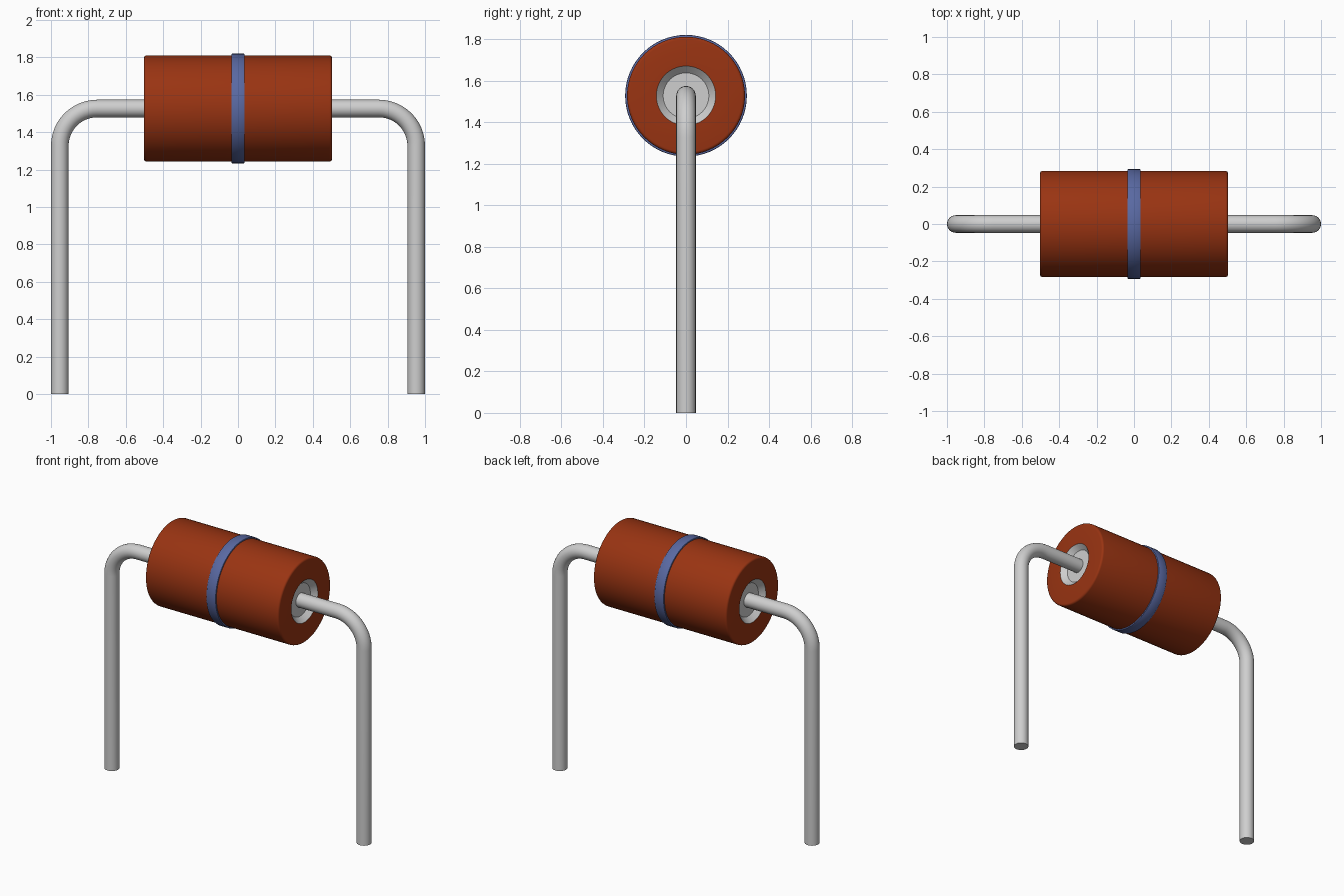
import bpy, bmesh, math
from mathutils import Vector, Matrix

cube = bpy.data.objects.get("Cube")
if cube:
    bpy.data.objects.remove(cube, do_unlink=True)

AXIS_Z = 1.527      # height of the body axis
LEAD_R = 0.047      # wire radius
LEAD_X = 0.953      # wire legs' distance from centre
BEND_R = 0.2        # bend radius of the wire centre line


def material(name, rgb):
    m = bpy.data.materials.new(name)
    m.use_nodes = True
    m.diffuse_color = (*rgb, 1)
    bsdf = m.node_tree.nodes["Principled BSDF"]
    bsdf.inputs["Base Color"].default_value = (*rgb, 1)
    bsdf.inputs["Roughness"].default_value = 0.5
    return m


red = material("rust red", (0.32, 0.034, 0.006))
blue = material("slate blue", (0.1, 0.14, 0.36))
grey = material("light grey metal", (0.62, 0.62, 0.62))


def finish(name, bm, mat):
    bmesh.ops.recalc_face_normals(bm, faces=bm.faces)
    me = bpy.data.meshes.new(name)
    bm.to_mesh(me)
    bm.free()
    me.materials.append(mat)
    ob = bpy.data.objects.new(name, me)
    bpy.context.collection.objects.link(ob)
    bpy.ops.object.select_all(action='DESELECT')
    ob.select_set(True)
    bpy.context.view_layer.objects.active = ob
    bpy.ops.object.shade_smooth_by_angle(angle=math.radians(35))
    return ob


def lathe(name, profile, mat, closed=False, sides=64):
    """Spin (x, radius) points around the body axis."""
    bm = bmesh.new()
    vs = [bm.verts.new((x, 0, r)) for x, r in profile]
    pairs = list(zip(vs, vs[1:])) + ([(vs[-1], vs[0])] if closed else [])
    edges = [bm.edges.new(p) for p in pairs]
    bmesh.ops.spin(bm, geom=vs + edges, cent=(0, 0, 0), axis=(1, 0, 0),
                   angle=math.tau, steps=sides)
    bmesh.ops.remove_doubles(bm, verts=bm.verts, dist=1e-4)
    bmesh.ops.translate(bm, verts=bm.verts, vec=(0, 0, AXIS_Z))
    return finish(name, bm, mat)


def rounded_half(x, r, b, steps=4):
    """Rounded corner from the end face to the outer wall."""
    return [(x - b + b * math.cos(a), r - b + b * math.sin(a))
            for a in (i * math.pi / 2 / steps for i in range(steps + 1))]


# Body shell with rounded rims, open where the end sockets sit
half = [(0.503, 0.143)] + rounded_half(0.503, 0.284, 0.014)
lathe("body", half + [(-x, r) for x, r in reversed(half)], red)

# Raised colour band around the middle
band = [(0.036, 0.27)] + rounded_half(0.036, 0.293, 0.005, 2)
lathe("middle_band", band + [(-x, r) for x, r in reversed(band)], blue, True)


def lead(name, s):
    """Bent wire: straight out of the body, round the bend, down to the ground."""
    path = [((0.45, AXIS_Z), 0)]
    cx, cz = LEAD_X - BEND_R, AXIS_Z - BEND_R
    for i in range(13):
        a = math.pi / 2 * i / 12
        path.append(((cx + BEND_R * math.sin(a), cz + BEND_R * math.cos(a)), a))
    path.append(((LEAD_X, 0), math.pi / 2))
    bm = bmesh.new()
    rings, n = [], 24
    for (x, z), a in path:
        ring = []
        for k in range(n):
            t = math.tau * k / n
            u = LEAD_R * math.cos(t)
            ring.append(bm.verts.new((s * (x + u * math.sin(a)),
                                      LEAD_R * math.sin(t), z + u * math.cos(a))))
        rings.append(ring)
    for r0, r1 in zip(rings, rings[1:]):
        for k in range(n):
            j = (k + 1) % n
            bm.faces.new((r0[k], r0[j], r1[j], r1[k]))
    bm.faces.new(rings[0])
    bm.faces.new(rings[-1])
    return finish(name, bm, grey)


# Recessed end sockets and wires on both sides
for side, s in (("left", 1), ("right", -1)):
    lathe(side + "_socket",
          [(s * 0.503, 0.143), (s * 0.47, 0.11), (s * 0.47, 0)], grey)
    lead(side + "_lead", s)

# Make the open socket dishes face outwards
for side, s in (("left", 1), ("right", -1)):
    me = bpy.data.objects[side + "_socket"].data
    flat = max(me.polygons, key=lambda p: abs(p.normal.x))
    if flat.normal.x * s < 0:
        me.flip_normals()
